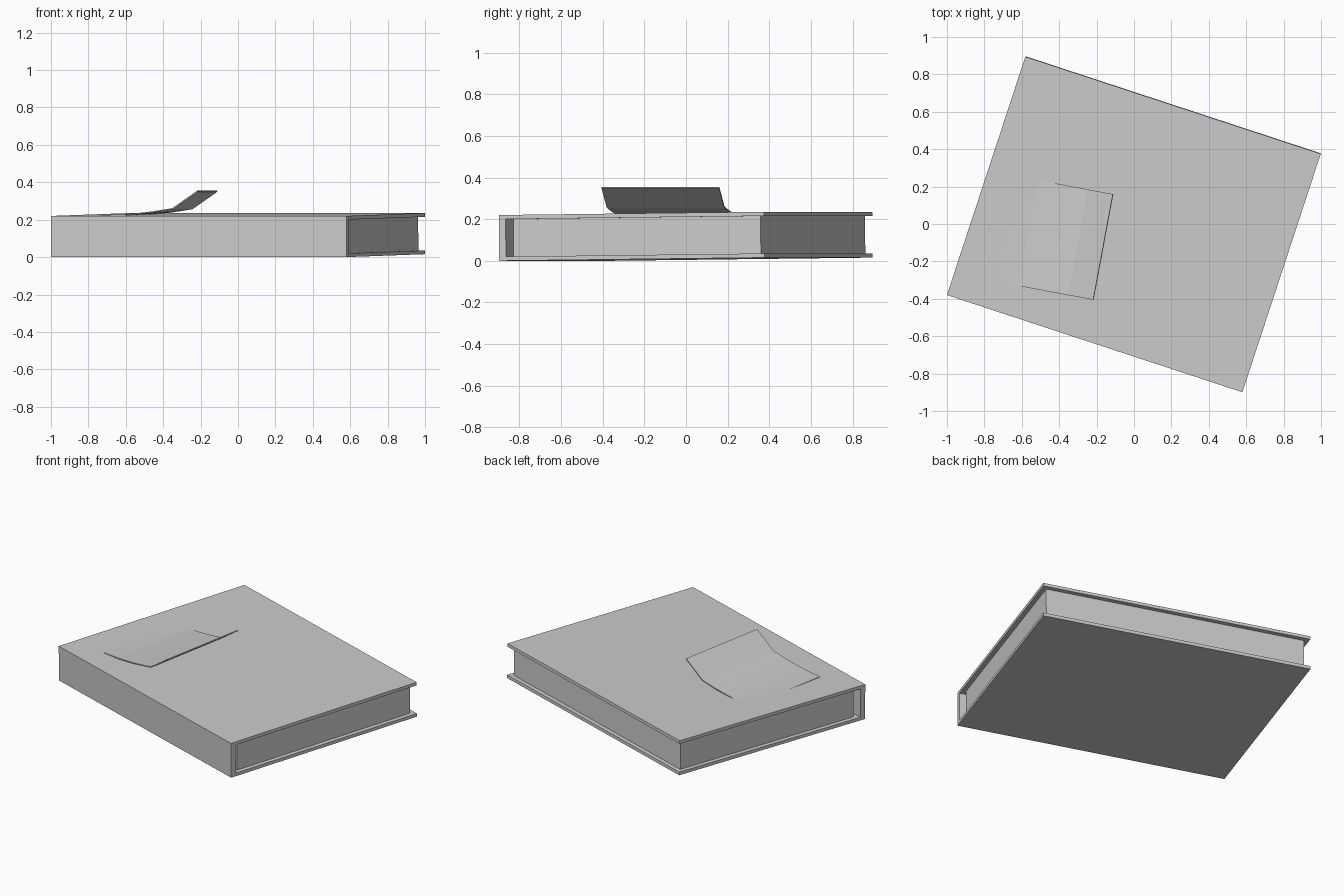
import bpy, bmesh, math
from mathutils import Matrix, Vector

cube = bpy.data.objects.get("Cube")
if cube:
    bpy.data.objects.remove(cube, do_unlink=True)

grey = bpy.data.materials.new("plain grey")
grey.use_nodes = True
colour = (0.6, 0.6, 0.6, 1)
grey.diffuse_color = colour
grey.node_tree.nodes["Principled BSDF"].inputs["Base Color"].default_value = colour

LENGTH, WIDTH, HEIGHT = 1.663, 1.342, 0.22
COVER, SPINE = 0.02, 0.034
# The book is turned on the table and tips up slightly away from the spine
BOOK = (Matrix.Translation((0, 0, 0.0078)) @ Matrix.Rotation(math.radians(-18.2), 4, "Z")
        @ Matrix.Rotation(0.0116, 4, "X"))


def extrude_profile(name, points, vector, matrix):
    """Closed outline swept along a straight vector."""
    bm = bmesh.new()
    face = bm.faces.new([bm.verts.new(p) for p in points])
    swept = bmesh.ops.extrude_face_region(bm, geom=[face])["geom"]
    verts = [v for v in swept if isinstance(v, bmesh.types.BMVert)]
    bmesh.ops.translate(bm, vec=vector, verts=verts)
    bmesh.ops.recalc_face_normals(bm, faces=bm.faces)
    mesh = bpy.data.meshes.new(name)
    bm.to_mesh(mesh)
    bm.free()
    mesh.materials.append(grey)
    obj = bpy.data.objects.new(name, mesh)
    obj.matrix_world = matrix
    bpy.context.collection.objects.link(obj)
    return obj


# Hard cover: two boards joined by the spine
front, back = -WIDTH / 2, WIDTH / 2
inner = front + SPINE
outline = [(front, 0), (back, 0), (back, COVER), (inner, COVER),
           (inner, HEIGHT - COVER), (back, HEIGHT - COVER), (back, HEIGHT), (front, HEIGHT)]
extrude_profile("book_cover", [(-LENGTH / 2, y, z) for y, z in outline],
                Vector((LENGTH, 0, 0)), BOOK)

# Page block, set in from the board edges and clear of the spine
inset = 0.028
y0, y1 = inner + 0.03, back - inset
x0 = -LENGTH / 2 + inset
block = [(x0, y0, COVER), (x0, y1, COVER), (x0, y1, HEIGHT - COVER), (x0, y0, HEIGHT - COVER)]
extrude_profile("page_block", block, Vector((-2 * x0, 0, 0)), BOOK)

# Loose curled note lying on the cover
curve = [(0, 0.2248), (0.117, 0.2285), (0.2, 0.236), (0.28, 0.245), (0.385, 0.262), (0.52, 0.355)]
under = [(s + 0.003 * (z > 0.25), z - 0.006) for s, z in reversed(curve)]
sheet_place = Matrix.Translation((-0.73, -0.31, 0)) @ Matrix.Rotation(math.radians(-10.55), 4, "Z")
extrude_profile("curled_note", [(s, 0, z) for s, z in curve + under],
                Vector((0, 0.575, 0)), sheet_place)
